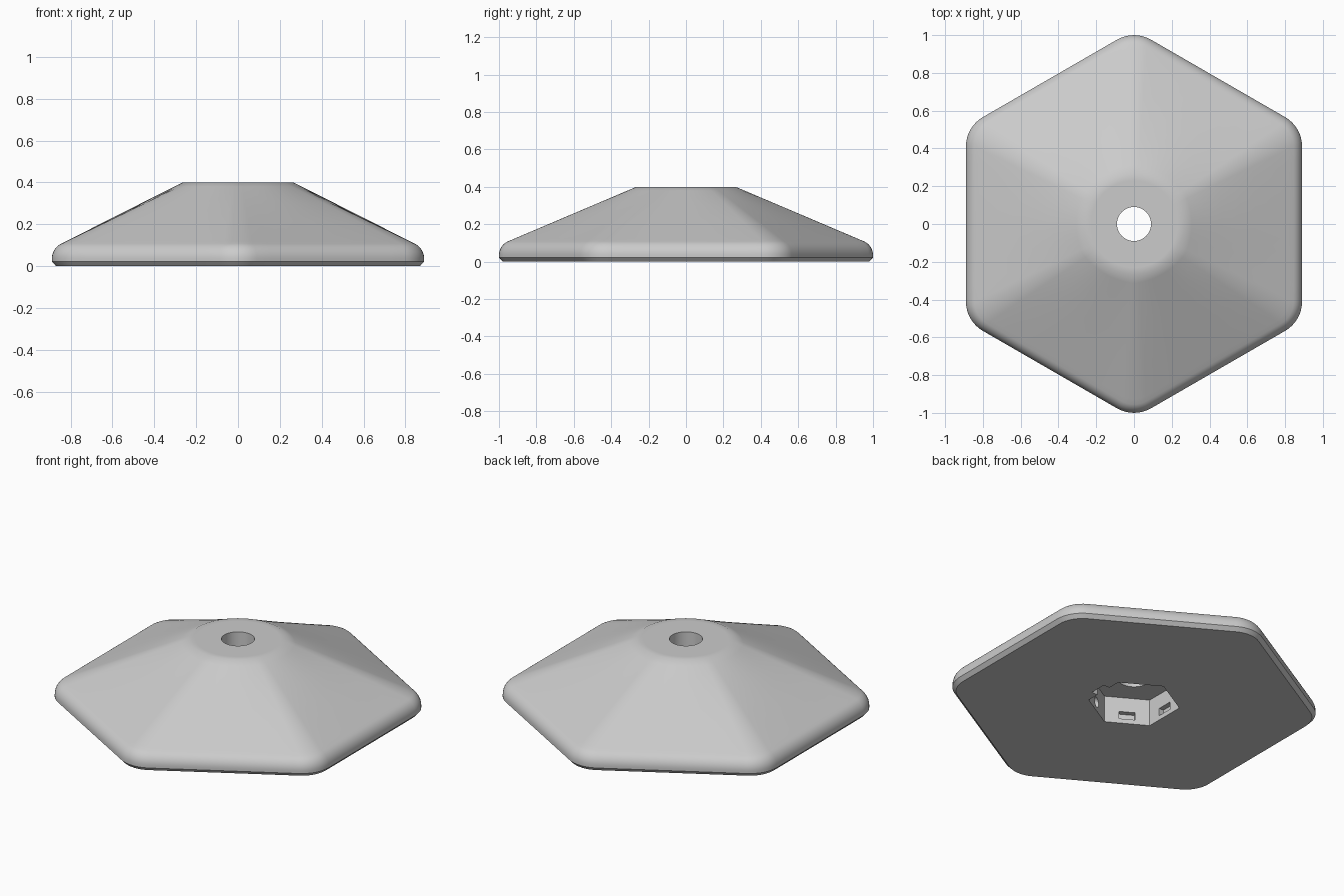
import bpy, bmesh
from math import sin, cos, pi, radians, hypot, atan2
from mathutils import Matrix, Vector

cube = bpy.data.objects.get("Cube")
if cube:
    bpy.data.objects.remove(cube, do_unlink=True)

grey = bpy.data.materials.new("light_grey")
grey.use_nodes = True
colour = (0.6, 0.6, 0.6, 1)
grey.diffuse_color = colour
grey.node_tree.nodes["Principled BSDF"].inputs["Base Color"].default_value = colour

ARC, SIDE = 8, 10           # samples per rounded corner and per straight side
POCKET = 0.2165             # pocket distance from centre to wall


def rounded_hex(a, c):
    """Hexagon with corners on the y axis, wall distance a, corner radius c."""
    arcs = []
    for k in range(6):
        v = radians(30 + 60 * k)
        centre = Vector((cos(v), sin(v))) * (a - c) / cos(pi / 6)
        angles = [v + radians(60) * (i / ARC - 0.5) for i in range(ARC + 1)]
        arcs.append([centre + Vector((cos(t), sin(t))) * c for t in angles])
    pts = []
    for k in range(6):
        start, end = arcs[k][-1], arcs[(k + 1) % 6][0]
        pts += arcs[k] + [start.lerp(end, i / SIDE) for i in range(1, SIDE)]
    return pts


def circle(r):
    return [p.normalized() * r for p in shoulder]


def sharp_hex(a):
    pts = []
    for p in shoulder:
        t = (atan2(p.y, p.x) + pi / 6) % (pi / 3) - pi / 6
        pts.append(p.normalized() * a / cos(t))
    return pts


# Rounded rim: bottom chamfer, short wall, then a fillet into the slope
rings = [(rounded_hex(0.87, 0.16), 0), (rounded_hex(0.89, 0.18), 0.022)]
for i in range(9):
    t = radians(64) * i / 8
    inset = 0.08 * (1 - cos(t))
    shoulder = rounded_hex(0.89 - inset, 0.18 - inset)
    shoulder_z = 0.035 + 0.08 * sin(t)
    rings.append((shoulder, shoulder_z))

# Sloping roof, blending from the hexagon to a round flat top
crown = circle(0.265)
for t in (0.04, 0.35, 0.65, 0.93, 1):
    rings.append(([p.lerp(q, t) for p, q in zip(shoulder, crown)],
                  shoulder_z + (0.4 - shoulder_z) * t))
rings.append((circle(0.23), 0.4))

# Centre hole down to the hexagonal pocket underneath
rings += [(circle(0.09), 0.4), (circle(0.09), 0.16),
          (sharp_hex(POCKET), 0.16), (sharp_hex(POCKET), 0)]

bm = bmesh.new()
loops = [[bm.verts.new((p.x, p.y, z)) for p in pts] for pts, z in rings]
n = len(shoulder)
for lower, upper in zip(loops, loops[1:] + loops[:1]):
    for i in range(n):
        j = (i + 1) % n
        bm.faces.new((lower[i], lower[j], upper[j], upper[i]))
bmesh.ops.recalc_face_normals(bm, faces=bm.faces)
mesh = bpy.data.meshes.new("hexagonal_cover")
bm.to_mesh(mesh)
bm.free()
mesh.materials.append(grey)
cover = bpy.data.objects.new("hexagonal_cover", mesh)
bpy.context.collection.objects.link(cover)

# Cutters for the recesses in the pocket walls
bm = bmesh.new()


def wall_matrix(angle, z):
    return (Matrix.Rotation(radians(angle), 4, 'Z')
            @ Matrix.Translation((POCKET, 0, z)))


def cut_box(angle, z, depth, width, height):
    size = Matrix.Diagonal((depth, width, height, 1))
    bmesh.ops.create_cube(bm, size=1, matrix=wall_matrix(angle, z) @ size)


for angle in (60, 120, 180, 240):
    cut_box(angle, 0.05, 0.06, 0.09, 0.045)      # slots
cut_box(0, 0.025, 0.08, 0.1, 0.1)                # open notch
bmesh.ops.create_cone(bm, cap_ends=True, segments=24, radius1=0.03,
                      radius2=0.03, depth=0.06,
                      matrix=wall_matrix(300, 0.055) @ Matrix.Rotation(pi / 2, 4, 'Y'))
cut_mesh = bpy.data.meshes.new("recess_cutter")
bm.to_mesh(cut_mesh)
bm.free()
cut_mesh.materials.append(grey)
cutter = bpy.data.objects.new("recess_cutter", cut_mesh)
cutter.hide_render = True
bpy.context.collection.objects.link(cutter)

boolean = cover.modifiers.new("recesses", 'BOOLEAN')
boolean.operation = 'DIFFERENCE'
boolean.solver = 'EXACT'
boolean.object = cutter

bpy.ops.object.select_all(action='DESELECT')
cover.select_set(True)
bpy.context.view_layer.objects.active = cover
bpy.ops.object.modifier_apply(modifier=boolean.name)
bpy.data.objects.remove(cutter, do_unlink=True)
bpy.ops.object.shade_smooth_by_angle(angle=radians(30))
